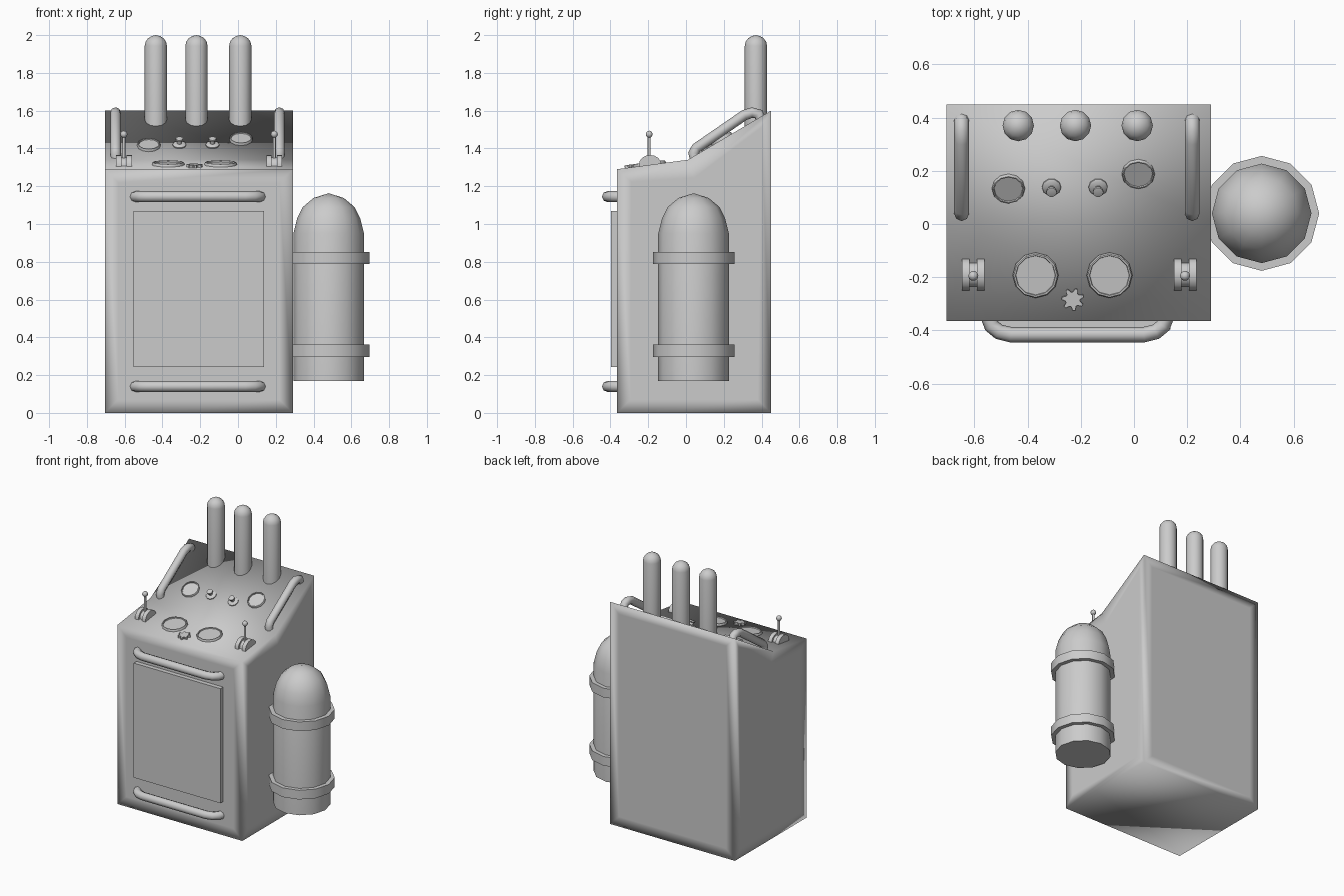
import bpy, bmesh, math
from mathutils import Vector, Matrix

if "Cube" in bpy.data.objects:
    bpy.data.objects.remove(bpy.data.objects["Cube"])

FLAT = math.atan2(0.05, 0.375)      # tilt of the front deck
SLOPE = math.atan2(0.26, 0.44)      # tilt of the rear console


def deck(y):
    """Height of the console top at depth y."""
    return 1.34 + (y - 0.01) * (math.tan(FLAT) if y < 0.01 else math.tan(SLOPE))


def finish(name, bm, smooth=35):
    bmesh.ops.recalc_face_normals(bm, faces=bm.faces)
    me = bpy.data.meshes.new(name)
    bm.to_mesh(me)
    bm.free()
    ob = bpy.data.objects.new(name, me)
    bpy.context.collection.objects.link(ob)
    bpy.ops.object.select_all(action='DESELECT')
    ob.select_set(True)
    bpy.context.view_layer.objects.active = ob
    if smooth:
        bpy.ops.object.shade_smooth_by_angle(angle=math.radians(smooth))
    return ob


def lathe(name, profile, loc, tilt=0, n=12, smooth=50):
    """Revolve (radius, z) points about z; ends on the axis or gets capped."""
    bm = bmesh.new()
    rings = []
    for r, z in profile:
        if r == 0:
            rings.append([bm.verts.new((0, 0, z))] * n)
        else:
            rings.append([bm.verts.new((r * math.cos(2 * math.pi * i / n),
                                        r * math.sin(2 * math.pi * i / n), z)) for i in range(n)])
    for a, b in zip(rings, rings[1:]):
        for i in range(n):
            j = (i + 1) % n
            bm.faces.new(list(dict.fromkeys((a[i], a[j], b[j], b[i]))))
    for ring in (rings[0], rings[-1]):
        if ring[0] is not ring[1]:
            bm.faces.new(ring)
    ob = finish(name, bm, smooth)
    ob.location = loc
    ob.rotation_euler.x = tilt
    return ob


def prism(name, outline, depth, smooth=35):
    """Extrude a closed outline of 3D points by a depth vector."""
    bm = bmesh.new()
    f = bm.faces.new([bm.verts.new(p) for p in outline])
    ext = bmesh.ops.extrude_face_region(bm, geom=[f], use_keep_orig=True)
    bmesh.ops.translate(bm, vec=depth, verts=[v for v in ext['geom'] if isinstance(v, bmesh.types.BMVert)])
    return finish(name, bm, smooth)


def tube(name, points, radius):
    cu = bpy.data.curves.new(name, 'CURVE')
    cu.dimensions = '3D'
    cu.bevel_depth = radius
    cu.bevel_resolution = 2
    cu.use_fill_caps = True
    sp = cu.splines.new('POLY')
    sp.points.add(len(points) - 1)
    for p, co in zip(sp.points, points):
        p.co = (*co, 1)
    sp.use_smooth = True
    ob = bpy.data.objects.new(name, cu)
    bpy.context.collection.objects.link(ob)
    bpy.ops.object.select_all(action='DESELECT')
    ob.select_set(True)
    bpy.context.view_layer.objects.active = ob
    bpy.ops.object.convert(target='MESH')
    return ob


# Cabinet: side profile extruded across, softly shaded all over
side = [(-0.365, 0), (0.45, 0), (0.45, 1.6), (0.01, 1.34), (-0.365, 1.29)]
cabinet = prism("cabinet", [(-0.705, y, z) for y, z in side], (0.995, 0, 0), 0)
bm = bmesh.new()
bm.from_mesh(cabinet.data)
bmesh.ops.inset_individual(bm, faces=[f for f in bm.faces if abs(f.normal.z) < 0.3], thickness=0.1)
for f in bm.faces:
    f.smooth = True
bm.to_mesh(cabinet.data)
bm.free()

# Front door panel
prism("front_panel", [(x, -0.36, z) for x, z in ((-0.553, 0.243), (0.137, 0.243), (0.137, 1.068), (-0.553, 1.068))],
      (0, -0.037, 0))

# Front grab bars
bar = [(0.332, -0.355), (0.322, -0.383), (0.295, -0.405), (0.25, -0.416)]
for name, z in (("upper_front_bar", 1.145), ("lower_front_bar", 0.14)):
    tube(name, [(-0.213 - x, y, z) for x, y in bar] + [(-0.213 + x, y, z) for x, y in reversed(bar)], 0.029)

# Sloping side handles
rail = [(0.05, 1.34), (0.039, 1.375), (0.055, 1.402), (0.31, 1.577), (0.35, 1.59), (0.385, 1.582), (0.395, 1.55)]
for name, x in (("left_rail", -0.648), ("right_rail", 0.219)):
    tube(name, [(x, y, z) for y, z in rail], 0.028)

# Three round-topped pipes
dome = [(0.059 * math.cos(a), 0.056 * math.sin(a)) for a in (0, 0.4, 0.8, 1.2)]
for i, x in enumerate((-0.435, -0.22, 0.012)):
    lathe(f"pipe_{i + 1}", [(0.059, 1.5)] + [(r, 1.943 + z) for r, z in dome] + [(0, 2.0)], (x, 0.37, 0))

# Side tank with two bands
tank = (0.48, 0.04, 0)
lathe("tank", [(0.187, 0.168), (0.187, 0.95), (0.167, 1.03), (0.137, 1.09), (0.08, 1.138), (0, 1.163)], tank)
for name, z in (("lower_tank_band", 0.295), ("upper_tank_band", 0.787)):
    lathe(name, [(0.18, z), (0.216, z), (0.216, z + 0.066), (0.18, z + 0.066)], tank)

# Dials with raised rims
for i, (x, y, r) in enumerate(((-0.37, -0.192, 0.086), (-0.092, -0.192, 0.086),
                               (-0.472, 0.135, 0.062), (0.016, 0.19, 0.062))):
    lathe(f"dial_{i + 1}", [(r, -0.01), (r, 0.008), (r * 0.95, 0.014), (r * 0.88, 0.014), (r * 0.86, 0.007), (0, 0.007)],
          (x, y, deck(y)), FLAT if y < 0 else SLOPE)

# Push knobs on the slope
for i, x in enumerate((-0.31, -0.135)):
    lathe(f"knob_base_{i + 1}", [(0.036, -0.01), (0.036, 0.006), (0.028, 0.012), (0, 0.012)],
          (x, 0.14, deck(0.14)), SLOPE, 10)
    lathe(f"knob_{i + 1}", [(0.012, 0), (0.012, 0.028), (0.02, 0.032), (0.02, 0.042), (0, 0.046)],
          (x, 0.14, deck(0.14)), SLOPE, 10)

# Scalloped hand wheel
pts = []
for i in range(28):
    r = (0.028, 0.042, 0.042, 0.028)[i % 4]
    pts.append((r * math.cos(math.tau * i / 28), r * math.sin(math.tau * i / 28), -0.01))
wheel = prism("hand_wheel", pts, (0, 0, 0.025))
wheel.location = (-0.23, -0.282, deck(-0.282))
wheel.rotation_euler.x = FLAT

# Levers: two half-disc cheeks, a hub, a rod and a ball
for side_name, x in (("left", -0.604), ("right", 0.192)):
    z0 = deck(-0.19)
    for k, (dx, w, r) in enumerate(((-0.042, 0.028, 0.06), (-0.014, 0.028, 0.045), (0.014, 0.028, 0.06))):
        arc = [(0, r * math.cos(math.pi * i / 8), 0.052 / 0.06 * r * math.sin(math.pi * i / 8)) for i in range(9)]
        arc = [(0, r, -0.02)] + arc + [(0, -r, -0.02)]
        cheek = prism(f"{side_name}_lever_cheek_{k + 1}", arc, (w, 0, 0))
        cheek.location = (x + dx, -0.19, z0)
    lathe(f"{side_name}_lever_rod", [(0.008, z0), (0.008, 1.47)], (x, -0.195, 0), 0, 8)
    ball = [(0.019 * math.sin(math.pi * i / 6), -0.019 * math.cos(math.pi * i / 6)) for i in range(1, 6)]
    lathe(f"{side_name}_lever_ball", [(0, -0.019)] + ball + [(0, 0.019)], (x, -0.195, 1.475), 0, 10)
